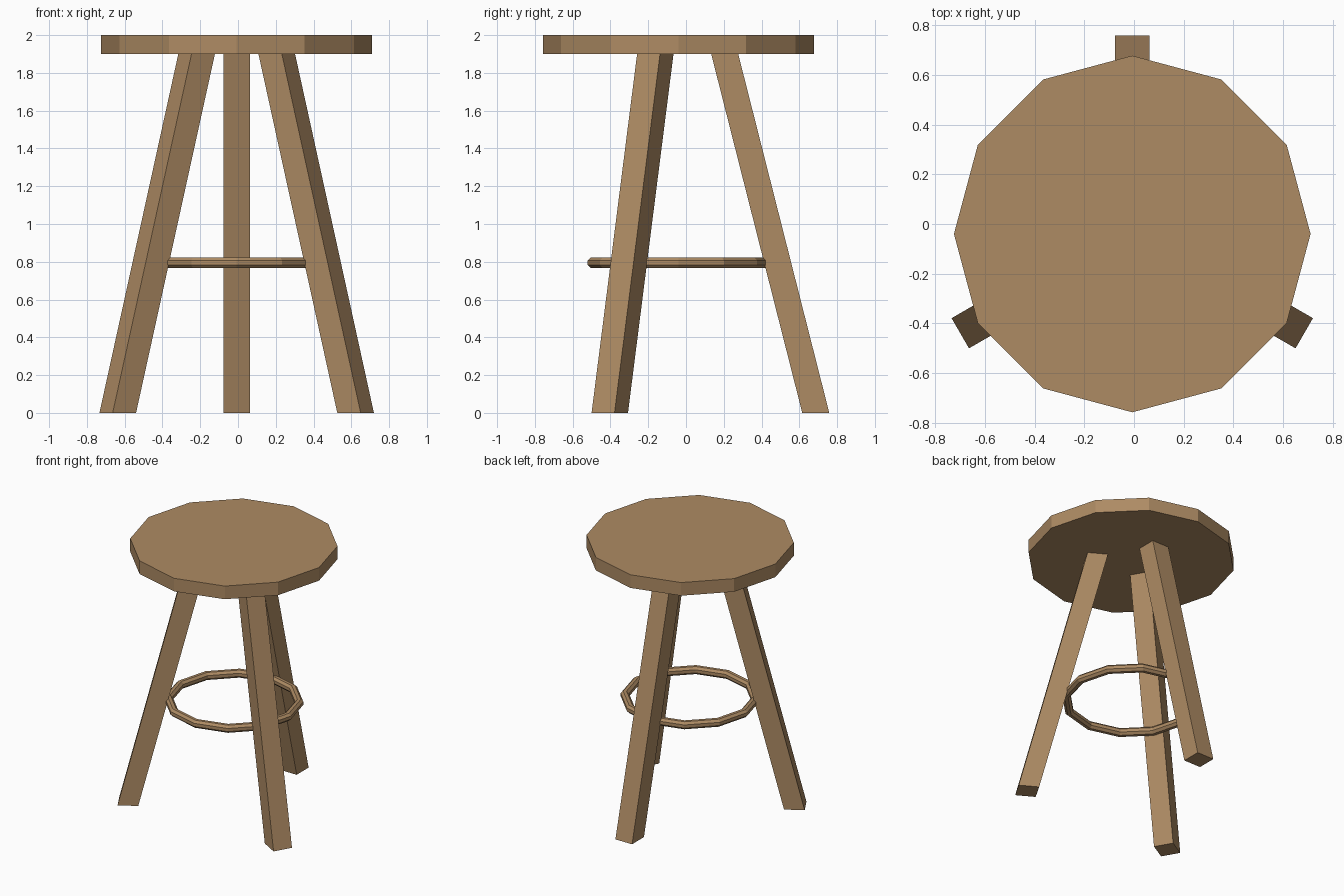
import bpy, bmesh, math
from mathutils import Matrix, Vector

if "Cube" in bpy.data.objects:
    bpy.data.objects.remove(bpy.data.objects["Cube"])

CENTRE = Vector((-0.007, -0.04, 0))
SIDES = 12

wood = bpy.data.materials.new("warm wood")
wood.use_nodes = True
colour = (0.42, 0.258, 0.126, 1)
wood.diffuse_color = colour
wood.node_tree.nodes["Principled BSDF"].inputs["Base Color"].default_value = colour


def finish(name, bm):
    bmesh.ops.translate(bm, verts=bm.verts, vec=CENTRE)
    bmesh.ops.recalc_face_normals(bm, faces=bm.faces)
    mesh = bpy.data.meshes.new(name)
    bm.to_mesh(mesh)
    bm.free()
    mesh.materials.append(wood)
    obj = bpy.data.objects.new(name, mesh)
    bpy.context.collection.objects.link(obj)


# Round seat, twelve flat sides with corners on the axes
bm = bmesh.new()
bmesh.ops.create_cone(bm, cap_ends=True, segments=SIDES, radius1=0.717,
                      radius2=0.717, depth=0.1,
                      matrix=Matrix.Translation((0, 0, 1.95)))
bmesh.ops.rotate(bm, verts=bm.verts, matrix=Matrix.Rotation(math.radians(
    0 if any(abs(v.co.y) < 1e-4 for v in bm.verts) else 15), 3, 'Z'))
finish("seat", bm)

# Three splayed legs, sheared so feet and tops stay level
for name, angle in (("back_leg", 90), ("right_leg", 210), ("left_leg", 330)):
    bm = bmesh.new()
    bmesh.ops.create_cube(bm, size=1)
    for v in bm.verts:
        top = v.co.z > 0
        v.co = Vector((v.co.x * 0.143 + (0.245 if top else 0.727),
                       v.co.y * 0.14, 1.9 if top else 0))
    bmesh.ops.rotate(bm, verts=bm.verts,
                     matrix=Matrix.Rotation(math.radians(angle), 3, 'Z'))
    finish(name, bm)

# Foot ring, an eight-sided bar spun around the stool
bm = bmesh.new()
rim = []
for i in range(8):
    a = (i + 0.5) * math.tau / 8
    rim.append(bm.verts.new((0.452 + 0.031 * math.cos(a), 0, 0.795 + 0.031 * math.sin(a))))
edges = [bm.edges.new((rim[i - 1], rim[i])) for i in range(8)]
bmesh.ops.spin(bm, geom=rim + edges, axis=(0, 0, 1), cent=(0, 0, 0),
               angle=math.tau, steps=SIDES, use_merge=True)
bmesh.ops.remove_doubles(bm, verts=bm.verts, dist=0.0001)
finish("foot_ring", bm)
